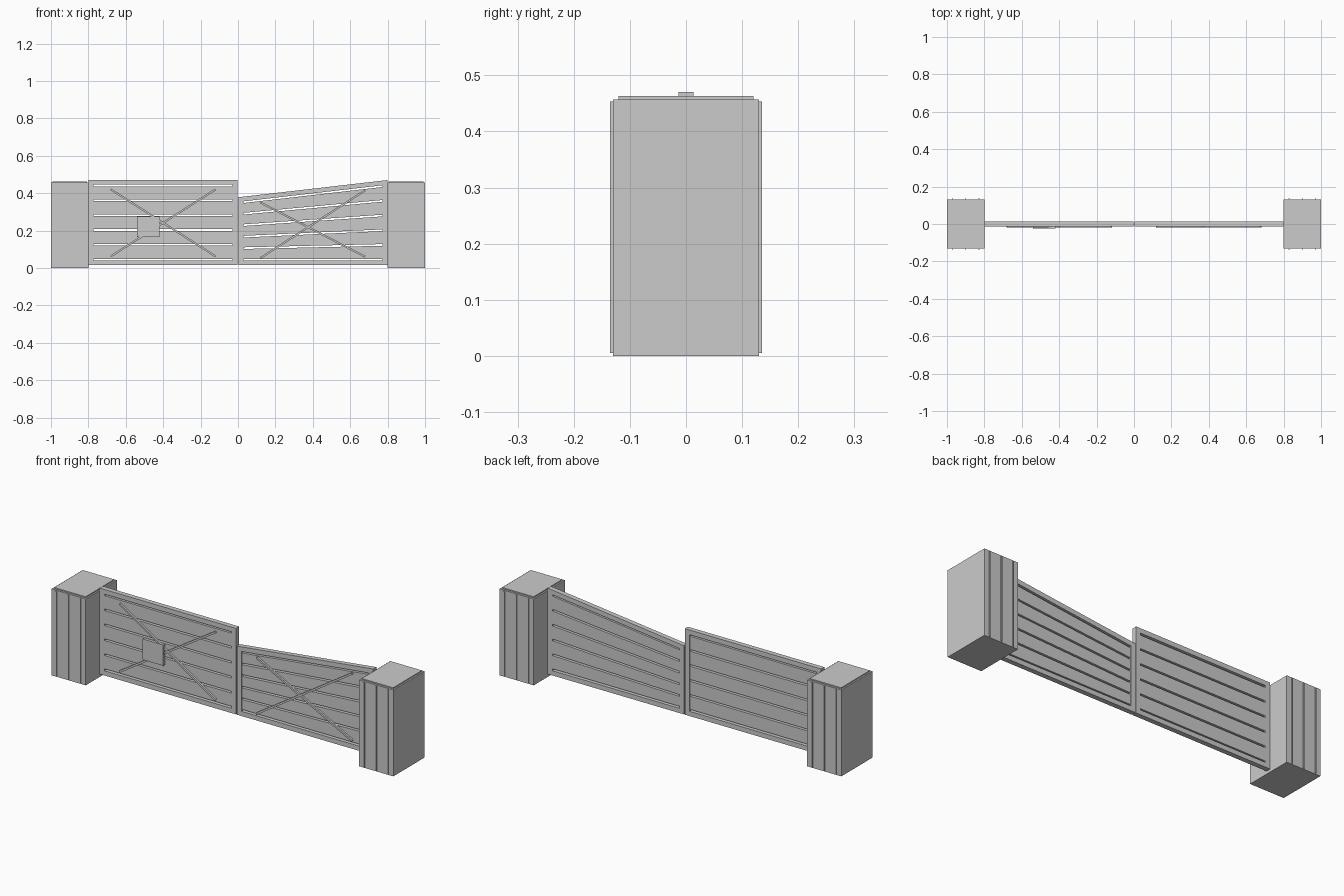
import bpy, bmesh

if "Cube" in bpy.data.objects:
    bpy.data.objects.remove(bpy.data.objects["Cube"])

grey = bpy.data.materials.new("plain_grey")
grey.diffuse_color = (0.6, 0.6, 0.6, 1)
grey.use_nodes = True
grey.node_tree.nodes["Principled BSDF"].inputs["Base Color"].default_value = grey.diffuse_color


def prism(name, outline, y0, y1):
    """Extrude an x-z outline from y0 to y1."""
    bm = bmesh.new()
    front = [bm.verts.new((x, y0, z)) for x, z in outline]
    back = [bm.verts.new((x, y1, z)) for x, z in outline]
    bm.faces.new(front)
    bm.faces.new(back[::-1])
    n = len(outline)
    for i in range(n):
        j = (i + 1) % n
        bm.faces.new((front[j], front[i], back[i], back[j]))
    bmesh.ops.recalc_face_normals(bm, faces=bm.faces)
    mesh = bpy.data.meshes.new(name)
    bm.to_mesh(mesh)
    bm.free()
    mesh.materials.append(grey)
    obj = bpy.data.objects.new(name, mesh)
    bpy.context.collection.objects.link(obj)
    return obj


def box(name, x0, x1, y0, y1, z0, z1):
    return prism(name, [(x0, z0), (x1, z0), (x1, z1), (x0, z1)], y0, y1)


def bar(name, a, b, width, y0, y1):
    """Straight bar of given width between two x-z points."""
    dx, dz = b[0] - a[0], b[1] - a[1]
    k = width / 2 / (dx * dx + dz * dz) ** 0.5
    nx, nz = -dz * k, dx * k
    prism(name, [(a[0] - nx, a[1] - nz), (b[0] - nx, b[1] - nz),
                 (b[0] + nx, b[1] + nz), (a[0] + nx, a[1] + nz)], y0, y1)


def gate(side, x0, x1, top0, top1):
    """Framed gate leaf whose top edge runs from top0 to top1."""
    bottom, stile, rail, depth = 0.015, 0.027, 0.025, 0.013
    xa, xb = x0 + stile, x1 - stile

    def top(x):
        return top0 + (top1 - top0) * (x - x0) / (x1 - x0)

    # frame
    for name, a, b in (("left_stile", x0, xa), ("right_stile", xb, x1)):
        prism(f"{side}_{name}", [(a, bottom), (b, bottom), (b, top(b)), (a, top(a))],
              -depth, depth)
    box(f"{side}_bottom_rail", xa, xb, -depth, depth, bottom, bottom + rail)
    prism(f"{side}_top_rail", [(xa, top(xa) - rail), (xb, top(xb) - rail),
                               (xb, top(xb)), (xa, top(xa))], -depth, depth)

    # five boards separated by narrow slits
    count, slit, low = 5, 0.009, bottom + rail

    def level(x, i):
        pitch = (top(x) - rail - low - slit) / count
        return low + slit + i * pitch

    for i in range(count):
        prism(f"{side}_board_{i + 1}",
              [(xa, level(xa, i)), (xb, level(xb, i)),
               (xb, level(xb, i + 1) - slit), (xa, level(xa, i + 1) - slit)],
              -0.01, 0.01)


# gate leaves: level on the left, sloping on the right
gate("left_gate", -0.8, -0.002, 0.47, 0.47)
gate("right_gate", 0.002, 0.8, 0.378, 0.47)

# crossed braces on the front
bar("left_brace_down", (-0.68, 0.42), (-0.12, 0.062), 0.01, -0.02, -0.01)
bar("left_brace_up", (-0.68, 0.062), (-0.12, 0.42), 0.01, -0.0195, -0.01)
bar("right_brace_down", (0.12, 0.35), (0.68, 0.06), 0.01, -0.02, -0.01)
bar("right_brace_up", (0.12, 0.053), (0.68, 0.415), 0.01, -0.0195, -0.01)

# square plate
box("sign_plate", -0.54, -0.42, -0.025, -0.01, 0.165, 0.275)

# pillars with caps and thin vertical ribs on front and back
for side, cx in (("left", -0.9), ("right", 0.9)):
    box(f"{side}_pillar", cx - 0.1, cx + 0.1, -0.13, 0.13, 0, 0.457)
    box(f"{side}_pillar_cap", cx - 0.092, cx + 0.092, -0.12, 0.12, 0.457, 0.463)
    for k in (-1, 0, 1):
        x = cx + 0.07 * k
        for face, y0, y1 in (("front", -0.135, -0.13), ("back", 0.13, 0.135)):
            box(f"{side}_pillar_{face}_rib_{k + 2}", x - 0.003, x + 0.003,
                y0, y1, 0.005, 0.453)
